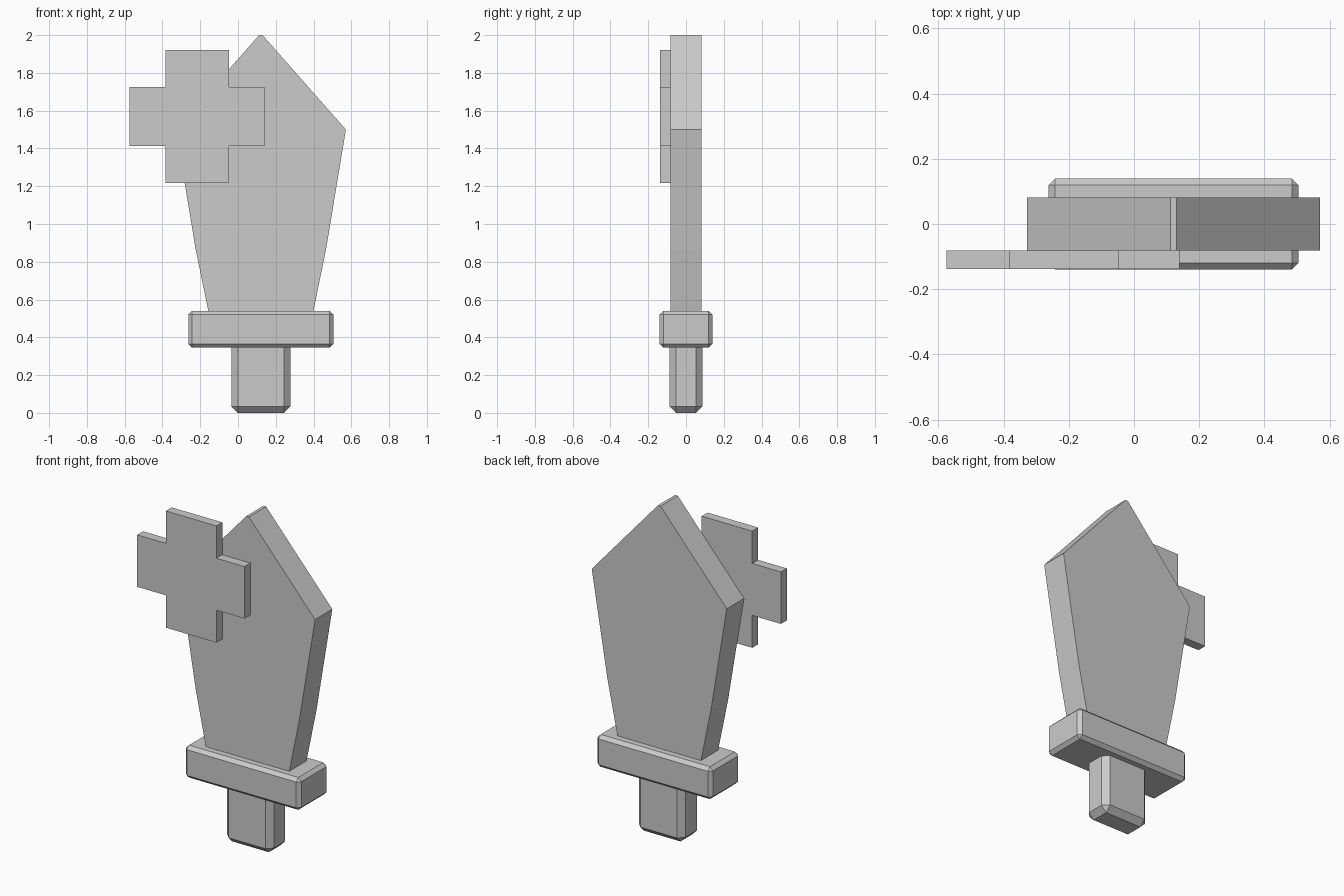
import bpy, bmesh

if "Cube" in bpy.data.objects:
    bpy.data.objects.remove(bpy.data.objects["Cube"])

CX = 0.121  # centre line of the sword


def finish(name, bm):
    bmesh.ops.recalc_face_normals(bm, faces=bm.faces)
    me = bpy.data.meshes.new(name)
    bm.to_mesh(me)
    bm.free()
    ob = bpy.data.objects.new(name, me)
    bpy.context.collection.objects.link(ob)
    return ob


def slab(name, outline, y0, y1):
    """Extrude an (x, z) outline along y."""
    bm = bmesh.new()
    face = bm.faces.new([bm.verts.new((x, y0, z)) for x, z in outline])
    ext = bmesh.ops.extrude_face_region(bm, geom=[face])
    verts = [v for v in ext["geom"] if isinstance(v, bmesh.types.BMVert)]
    bmesh.ops.translate(bm, verts=verts, vec=(0, y1 - y0, 0))
    return finish(name, bm)


def chamfer_box(name, half_x, half_y, z0, z1, bevel):
    bm = bmesh.new()
    bmesh.ops.create_cube(bm, size=2)
    for v in bm.verts:
        v.co = (CX + v.co.x * half_x, v.co.y * half_y,
                (z0 + z1) / 2 + v.co.z * (z1 - z0) / 2)
    bmesh.ops.bevel(bm, geom=bm.edges[:], offset=bevel, segments=1,
                    profile=0.5, affect='EDGES')
    return finish(name, bm)


# Handle and guard
chamfer_box("handle", 0.156, 0.087, 0.0, 0.385, 0.034)
chamfer_box("guard", 0.384, 0.139, 0.345, 0.54, 0.02)

# Blade: half profile mirrored about the centre line
half = [(0.278, 0.54), (0.345, 0.865), (0.45, 1.5), (0.009, 2.0)]
outline = [(CX + x, z) for x, z in half] + [(CX - x, z) for x, z in reversed(half)]
slab("blade", outline, -0.082, 0.082)

# Cross plate on the front of the blade
x0, x1, x2, x3 = -0.575, -0.384, -0.047, 0.14
z0, z1, z2, z3 = 1.217, 1.412, 1.725, 1.92
cross = [(x1, z0), (x2, z0), (x2, z1), (x3, z1), (x3, z2), (x2, z2),
         (x2, z3), (x1, z3), (x1, z2), (x0, z2), (x0, z1), (x1, z1)]
slab("cross_plate", cross, -0.138, -0.082)
